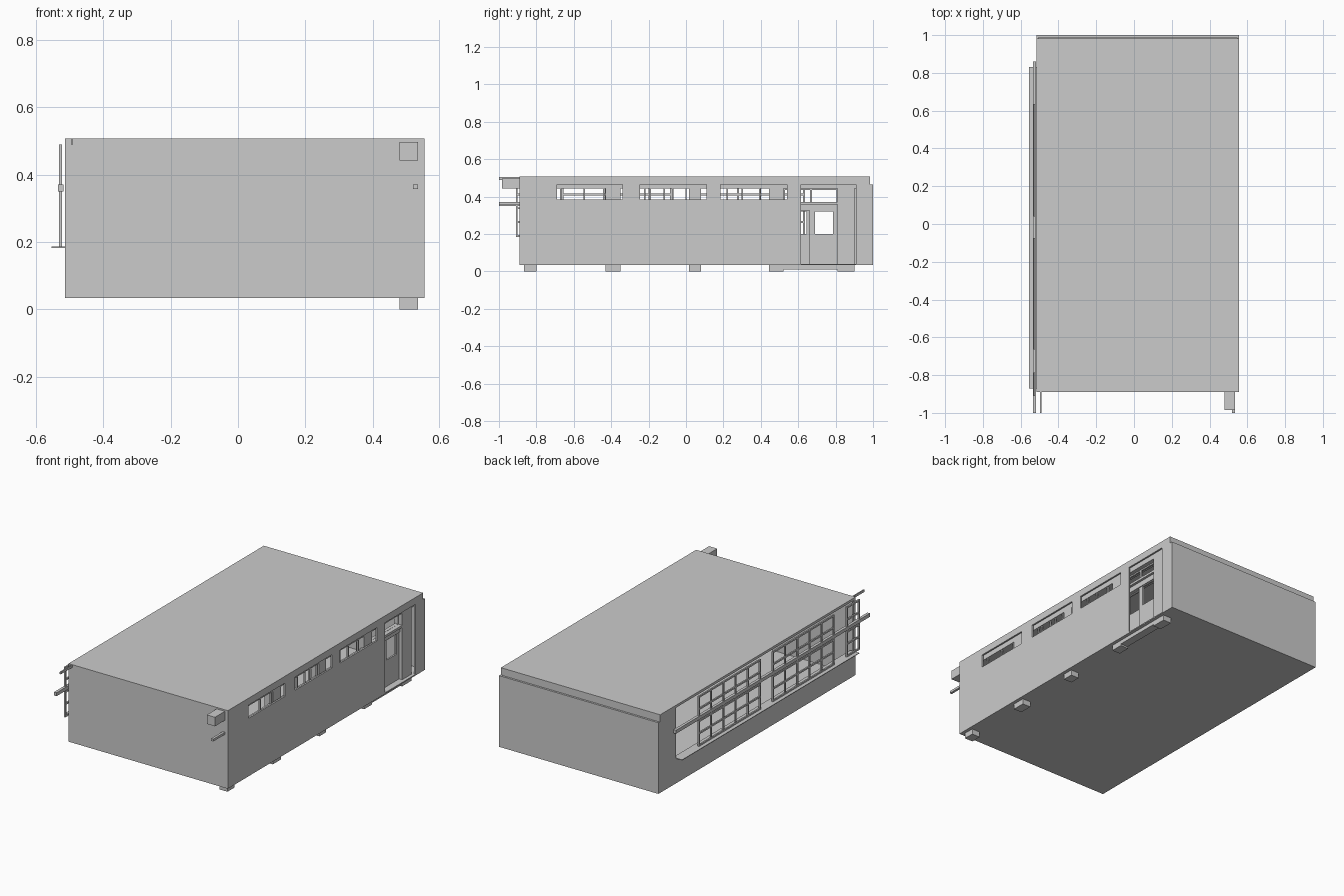
import bpy, bmesh

if "Cube" in bpy.data.objects:
    bpy.data.objects.remove(bpy.data.objects["Cube"])


def box(name, x, y, z):
    """Axis-aligned box given (min, max) ranges."""
    bm = bmesh.new()
    bmesh.ops.create_cube(bm, size=1)
    for v in bm.verts:
        for i, (a, b) in enumerate((x, y, z)):
            v.co[i] = a if v.co[i] < 0 else b
    return finish(name, bm)


def finish(name, bm):
    me = bpy.data.meshes.new(name)
    bm.to_mesh(me)
    bm.free()
    ob = bpy.data.objects.new(name, me)
    bpy.context.collection.objects.link(ob)
    return ob


def wall(name, x, y, z, holes):
    """Panel lying in the YZ plane, x = (inner, outer), with holes (y0, y1, z0, z1)."""
    ys = sorted({*y, *[h[i] for h in holes for i in (0, 1)]})
    zs = sorted({*z, *[h[i] for h in holes for i in (2, 3)]})
    bm = bmesh.new()
    vs = {(a, b): bm.verts.new((x[0], a, b)) for a in ys for b in zs}
    for a, b in zip(ys, ys[1:]):
        for c, d in zip(zs, zs[1:]):
            m, n = (a + b) / 2, (c + d) / 2
            if not any(h[0] < m < h[1] and h[2] < n < h[3] for h in holes):
                bm.faces.new((vs[a, c], vs[b, c], vs[b, d], vs[a, d]))
    ext = bmesh.ops.extrude_face_region(bm, geom=bm.faces[:])
    for v in [g for g in ext["geom"] if isinstance(g, bmesh.types.BMVert)]:
        v.co.x = x[1]
    bmesh.ops.delete(bm, geom=[v for v in bm.verts if not v.link_faces], context="VERTS")
    bmesh.ops.recalc_face_normals(bm, faces=bm.faces[:])
    return finish(name, bm)


def lattice(name, y, z, cols, rows, x=(-0.532, -0.523), t=0.010):
    """Window frame with cols by rows panes."""
    w = (y[1] - y[0] - t) / cols
    h = (z[1] - z[0] - t) / rows
    holes = [(y[0] + i * w + t, y[0] + (i + 1) * w, z[0] + j * h + t, z[0] + (j + 1) * h)
             for i in range(cols) for j in range(rows)]
    return wall(name, x, y, z, holes)


L, R, F, B = -0.515, 0.555, -0.89, 1.0

# shell: floor, roof, end walls
box("floor", (L, R), (F, B), (0.033, 0.04))
box("roof", (L, R), (F, 0.983), (0.498, 0.507))
box("front_wall", (L, R), (F, F + 0.01), (0.035, 0.505))
box("back_wall", (L, R), (0.988, B), (0.035, 0.465))
box("back_roof_fascia", (L, R), (0.973, 0.983), (0.455, 0.505))

# right wall with three high windows and the doorway
windows = [(-0.69, -0.34), (-0.245, 0.11), (0.185, 0.54)]
wall("right_wall", (R - 0.01, R), (F, 0.983), (0.035, 0.507),
     [(a, b, 0.385, 0.465) for a, b in windows] + [(0.615, 0.91, 0.035, 0.465)])
box("right_wall_end", (R - 0.01, R), (0.97, B), (0.035, 0.465))

# left wall: low wall with a long opening above
wall("left_wall", (L, L + 0.01), (F, 0.983), (0.035, 0.507), [(-0.87, 0.83, 0.185, 0.492)])
box("left_wall_end", (L, L + 0.01), (0.97, B), (0.035, 0.465))
box("window_sill", (-0.555, L + 0.02), (-0.87, 0.83), (0.182, 0.186))

# columns, beam and rail behind the right wall
for i, (a, b) in enumerate([(-0.865, -0.80), (-0.43, -0.35), (0.015, 0.08),
                            (0.445, 0.52), (0.81, 0.90)]):
    box(f"column_{i + 1}", (0.48, 0.535), (a, b), (0, 0.45))
box("beam", (0.48, 0.535), (-0.985, 0.97), (0.443, 0.498))
box("right_rail", (0.52, 0.535), (-1.0, 0.81), (0.357, 0.371))

# right window mullions
for i, y in enumerate((-0.67, -0.545, -0.44, -0.22, -0.19, -0.115, -0.07, 0.0, 0.22, 0.30, 0.395)):
    box(f"right_mullion_{i + 1}", (0.522, 0.532), (y - 0.004, y + 0.004), (0.365, 0.45))

# sliding doors, transom and threshold
wall("door_fixed_leaf", (0.488, 0.498), (0.52, 0.667), (0.012, 0.37), [(0.55, 0.645, 0.20, 0.32)])
wall("door_sliding_leaf", (0.505, 0.515), (0.66, 0.815), (0.012, 0.37), [(0.69, 0.785, 0.20, 0.32)])
box("door_header", (0.488, 0.52), (0.52, 0.815), (0.325, 0.371))
lattice("door_transom", (0.52, 0.815), (0.362, 0.445), 2, 1, x=(0.50, 0.51))
box("door_threshold", (0.485, 0.535), (0.52, 0.90), (0.01, 0.036))

# outer window lattices on the left, with the long rails
for i, (a, b, cols) in enumerate([(0.04, 0.635, 5), (-0.665, -0.075, 5), (-0.91, -0.785, 1)]):
    lattice(f"left_window_{i + 1}", (a, b), (0.185, 0.49), cols, 4)
box("left_rail", (-0.535, -0.518), (-1.0, 0.86), (0.35, 0.371))
box("left_curtain_rail", (-0.497, -0.49), (-1.0, 0.84), (0.49, 0.504))
